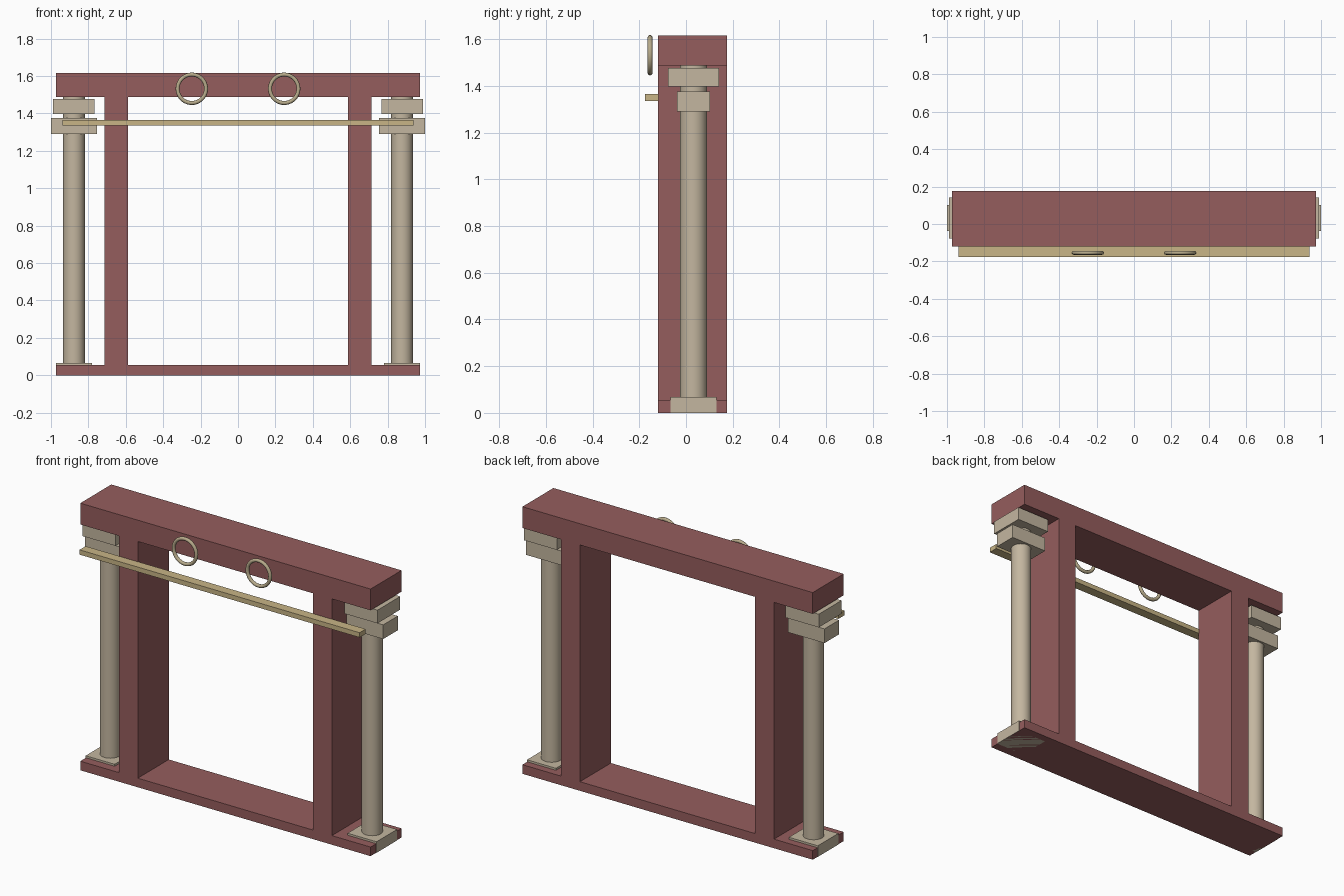
import bpy, bmesh, math

if "Cube" in bpy.data.objects:
    bpy.data.objects.remove(bpy.data.objects["Cube"])


def material(name, rgb):
    m = bpy.data.materials.new(name)
    m.diffuse_color = (*rgb, 1)
    m.use_nodes = True
    m.node_tree.nodes["Principled BSDF"].inputs["Base Color"].default_value = m.diffuse_color
    return m


RED = material("red_paint", (0.30, 0.11, 0.11))
STONE = material("pale_stone", (0.55, 0.47, 0.35))
WOOD = material("light_wood", (0.58, 0.46, 0.24))
BRASS = material("dull_brass", (0.48, 0.41, 0.26))


def finish(ob, name, mat, smooth=False):
    ob.name = name
    ob.data.materials.append(mat)
    if smooth:
        bpy.ops.object.shade_smooth_by_angle(angle=math.radians(40))
    return ob


def box(name, x, y, z, mat):
    """Box from (min, max) ranges."""
    bpy.ops.mesh.primitive_cube_add(size=1, location=[sum(r) / 2 for r in (x, y, z)])
    ob = bpy.context.object
    ob.scale = [r[1] - r[0] for r in (x, y, z)]
    bpy.ops.object.transform_apply(location=False, rotation=False, scale=True)
    return finish(ob, name, mat)


# Frame: one piece, beam + two posts + sill, filled cells of a front grid extruded back
xs = (-0.972, -0.713, -0.587, 0.587, 0.713, 0.972)
zs = (0, 0.055, 1.488, 1.617)
front, back = -0.12, 0.176
bm = bmesh.new()
for i in range(5):
    for k in range(3):
        if k != 1 or i in (1, 3):
            corners = ((i, k), (i + 1, k), (i + 1, k + 1), (i, k + 1))
            bm.faces.new([bm.verts.new((xs[a], front, zs[b])) for a, b in corners])
bmesh.ops.remove_doubles(bm, verts=bm.verts, dist=1e-5)
ext = bmesh.ops.extrude_face_region(bm, geom=bm.faces[:], use_keep_orig=True)
moved = [v for v in ext["geom"] if isinstance(v, bmesh.types.BMVert)]
bmesh.ops.translate(bm, verts=moved, vec=(0, back - front, 0))
bmesh.ops.recalc_face_normals(bm, faces=bm.faces)
mesh = bpy.data.meshes.new("frame")
bm.to_mesh(mesh)
bm.free()
frame = bpy.data.objects.new("frame", mesh)
bpy.context.collection.objects.link(frame)
finish(frame, "frame", RED)

# Columns with base plate and two capital blocks, and a ring, on each side
CX, CY = 0.877, 0.032
for side, s in (("left", -1), ("right", 1)):
    bpy.ops.mesh.primitive_cylinder_add(vertices=32, radius=0.058, depth=1.43,
                                        location=(s * CX, CY, 0.775))
    finish(bpy.context.object, side + "_column", STONE, True)
    for part, hx, hy, z in (("base_plate", 0.097, 0.098, (0, 0.067)),
                            ("lower_capital", 0.122, 0.07, (1.29, 1.376)),
                            ("upper_capital", 0.111, 0.109, (1.397, 1.477))):
        box(f"{side}_{part}", (s * CX - hx, s * CX + hx), (CY - hy, CY + hy), z, STONE)
    bpy.ops.mesh.primitive_torus_add(major_radius=0.076, minor_radius=0.0105,
                                     major_segments=40, minor_segments=12,
                                     location=(s * 0.247, -0.154, 1.532),
                                     rotation=(math.pi / 2, 0, 0))
    finish(bpy.context.object, side + "_ring", BRASS, True)

# Rail across the front
box("front_rail", (-0.938, 0.938), (-0.176, -0.118), (1.336, 1.365), WOOD)
